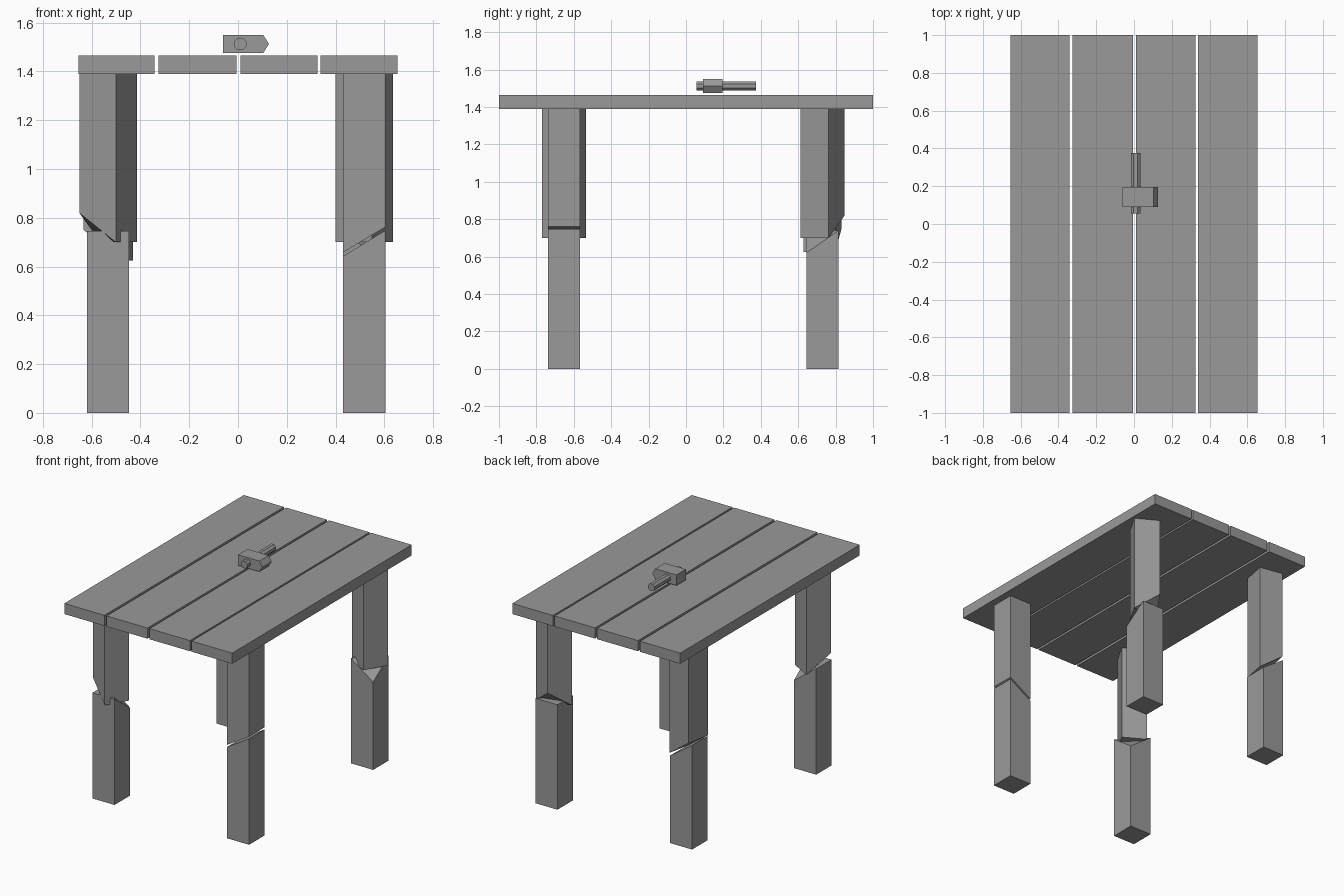
import bpy, bmesh, math
from mathutils import Vector, Matrix

if "Cube" in bpy.data.objects:
    bpy.data.objects.remove(bpy.data.objects["Cube"])

wood = bpy.data.materials.new("plain grey")
wood.diffuse_color = (0.32, 0.32, 0.32, 1)
wood.use_nodes = True
wood.node_tree.nodes["Principled BSDF"].inputs["Base Color"].default_value = wood.diffuse_color


def finish(name, bm):
    bmesh.ops.recalc_face_normals(bm, faces=bm.faces[:])
    mesh = bpy.data.meshes.new(name)
    bm.to_mesh(mesh)
    bm.free()
    mesh.materials.append(wood)
    obj = bpy.data.objects.new(name, mesh)
    bpy.context.collection.objects.link(obj)
    return obj


def box(name, x0, x1, y0, y1, z0, z1):
    bm = bmesh.new()
    bmesh.ops.create_cube(bm, size=1)
    for v in bm.verts:
        v.co = Vector((x0 + (v.co.x + 0.5) * (x1 - x0),
                       y0 + (v.co.y + 0.5) * (y1 - y0),
                       z0 + (v.co.z + 0.5) * (z1 - z0)))
    return finish(name, bm)


def prism_y(name, profile, y0, y1):
    """Extrude an x-z profile along y."""
    bm = bmesh.new()
    face = bm.faces.new([bm.verts.new((x, y0, z)) for x, z in profile])
    ext = bmesh.ops.extrude_face_region(bm, geom=[face])
    moved = [g for g in ext["geom"] if isinstance(g, bmesh.types.BMVert)]
    bmesh.ops.translate(bm, verts=moved, vec=(0, y1 - y0, 0))
    return finish(name, bm)


HALF = 0.0865
CORNERS = [(-1, -1), (1, -1), (1, 1), (-1, 1)]


def leg_piece(name, centre, turn, low, high, split=None):
    """Square post with a height per corner; split folds the broken end at a corner."""
    rot = Matrix.Rotation(math.radians(turn), 3, 'Z')
    bm = bmesh.new()

    def ring(heights):
        out = []
        for (sx, sy), z in zip(CORNERS, heights):
            p = rot @ Vector((sx * HALF, sy * HALF, 0))
            out.append(bm.verts.new((p.x + centre[0], p.y + centre[1], z)))
        return out

    a, b = ring(low), ring(high)
    for i in range(4):
        j = (i + 1) % 4
        bm.faces.new((a[i], a[j], b[j], b[i]))
    for r in (a, b):
        if split is None or len({round(v.co.z, 4) for v in r}) == 1:
            bm.faces.new(r)
        else:
            p, q, s, t = [r[(split + k) % 4] for k in (-1, 0, 1, 2)]
            bm.faces.new((p, q, s))
            bm.faces.new((s, t, p))
    return finish(name, bm)


# Table top planks
TOP0, TOP1 = 1.39, 1.465
for i, (x0, x1) in enumerate([(-0.655, -0.342), (-0.325, -0.006),
                              (0.01, 0.325), (0.338, 0.655)]):
    box(f"plank_{i + 1}", x0, x1, -1, 1, TOP0, TOP1)

# Broken legs: name, centre, twist of upper half, lower top, upper bottom, fold corners
LEFT, RIGHT, FRONT, BACK = -0.5325, 0.5175, -0.6525, 0.73
legs = [
    ("front_left", (LEFT, FRONT), -30,
     (0.745, 0.745, 0.62, 0.745), (0.82, 0.70, 0.70, 0.70), 2, 0),
    ("back_right", (RIGHT, BACK), -30,
     (0.74, 0.62, 0.74, 0.74), (0.70, 0.70, 0.70, 0.82), 1, 3),
    ("front_right", (RIGHT, FRONT), 0,
     (0.643, 0.748, 0.748, 0.643), (0.658, 0.762, 0.762, 0.658), None, None),
    ("back_left", (LEFT, BACK), -11,
     (0.735, 0.615, 0.615, 0.735), (0.75, 0.625, 0.625, 0.75), None, None),
]
for name, centre, turn, top, bottom, fold_low, fold_up in legs:
    leg_piece(name + "_lower_leg", centre, 0, (0,) * 4, top, fold_low)
    leg_piece(name + "_upper_leg", centre, turn, bottom, (TOP0,) * 4, fold_up)

# Hammer above the table: pointed head and eight-sided handle
prism_y("hammer_head", [(-0.062, 1.475), (0.103, 1.475), (0.127, 1.513),
                        (0.103, 1.55), (-0.062, 1.55)], 0.09, 0.195)
handle = [(0.009 + 0.027 * math.cos(math.radians(22.5 + 45 * k)),
           1.512 + 0.027 * math.sin(math.radians(22.5 + 45 * k))) for k in range(8)]
prism_y("hammer_handle", handle, 0.055, 0.375)
